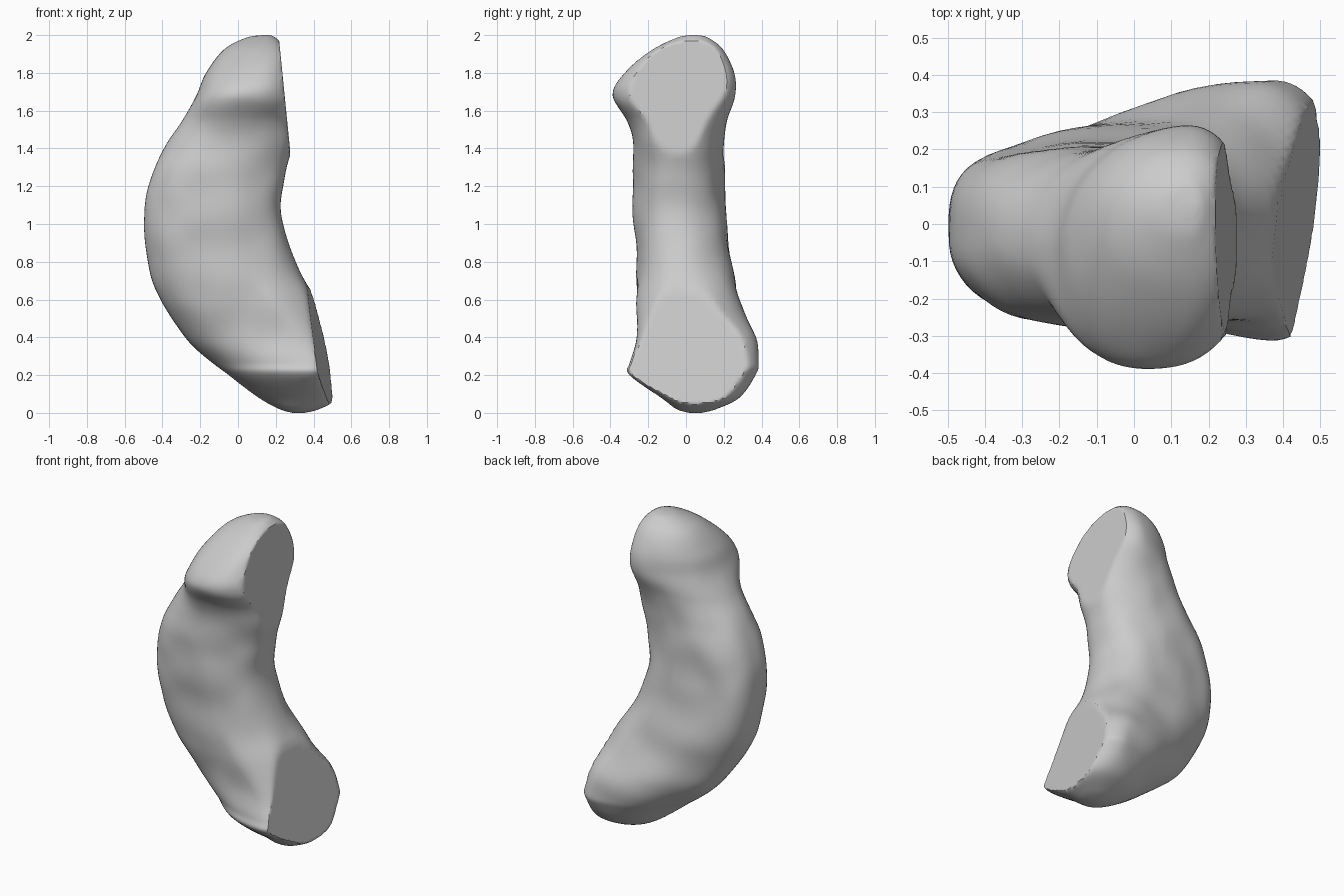
import bpy, bmesh, math
from mathutils import Vector, noise

if "Cube" in bpy.data.objects:
    bpy.data.objects.remove(bpy.data.objects["Cube"])

# Horizontal sections: z, x left, x right, x of widest point, y front, y back,
# roundness of the outer side at the front and at the back
ROWS = [
    (0.00, 0.29, 0.35, 0.32, 0.02, 0.08, 2.0, 2.0),
    (0.02, 0.22, 0.43, 0.33, -0.05, 0.16, 2.0, 2.0),
    (0.08, 0.11, 0.53, 0.35, -0.13, 0.28, 2.0, 1.8),
    (0.20, -0.05, 0.55, 0.36, -0.30, 0.37, 1.9, 1.7),
    (0.27, -0.14, 0.55, 0.36, -0.30, 0.39, 1.9, 1.7),
    (0.40, -0.28, 0.52, 0.30, -0.26, 0.37, 2.2, 1.8),
    (0.58, -0.40, 0.43, 0.14, -0.26, 0.29, 2.3, 2.2),
    (0.80, -0.48, 0.30, 0.00, -0.26, 0.24, 2.3, 3.0),
    (1.05, -0.50, 0.23, -0.07, -0.28, 0.21, 2.3, 3.2),
    (1.25, -0.46, 0.25, -0.07, -0.28, 0.20, 2.3, 3.0),
    (1.42, -0.38, 0.29, -0.02, -0.28, 0.20, 2.2, 2.6),
    (1.55, -0.29, 0.31, 0.05, -0.31, 0.22, 2.2, 2.1),
    (1.68, -0.22, 0.32, 0.12, -0.39, 0.26, 2.2, 1.9),
    (1.80, -0.17, 0.30, 0.14, -0.33, 0.26, 2.2, 1.9),
    (1.92, -0.08, 0.27, 0.14, -0.18, 0.20, 2.2, 2.0),
    (1.985, 0.04, 0.20, 0.14, -0.05, 0.12, 2.0, 2.0),
    (2.00, 0.13, 0.17, 0.15, 0.02, 0.06, 2.0, 2.0),
]
STEPS, SIDES, INNER_ROUND = 6, 72, 2.2


def spline(a, b, c, d, t):
    return tuple(0.5 * (2 * q + (r - p) * t + (2 * p - 5 * q + 4 * r - s) * t * t
                        + (3 * q - p - 3 * r + s) * t ** 3)
                 for p, q, r, s in zip(a, b, c, d))


def cut_limit(y, z):
    """Planes of the two flat cut faces."""
    if z > 1.15:
        return 0.22 + (1.95 - z) * 0.10
    return 0.40 + (0.60 - z) * 0.17 + 0.11 * (y - 0.1)


def section_point(row, angle):
    z, xl, xr, xm, y0, y1, nf, nb = row
    c, s = math.cos(angle), math.sin(angle)
    n = INNER_ROUND if c > 0 else (nf if s < 0 else nb)
    # the front knob near the top sits further out than the back
    if s < 0:
        xm -= 0.07 * max(0, 1 - abs(z - 1.68) / 0.22)
    cx = math.copysign(abs(c) ** (2 / n), c)
    sy = math.copysign(abs(s) ** (2 / n), s)
    x = xm + cx * ((xr - xm) if c > 0 else (xm - xl))
    y = (y0 + y1) / 2 + sy * (y1 - y0) / 2
    # gentle lumps fading out at the ends, then the flat cuts
    fade = min(1, z / 0.3, (2 - z) / 0.3)
    x += 0.008 * fade * noise.noise(Vector((x, y, z)) * 5)
    y += 0.014 * fade * noise.noise(Vector((x + 7, y, z)) * 5)
    return min(x, cut_limit(y, z)), y, z


# Curved body lofted through the sections
rows = []
last = len(ROWS) - 1
for i in range(last):
    pts = [ROWS[min(max(i + k, 0), last)] for k in (-1, 0, 1, 2)]
    rows += [spline(*pts, k / STEPS) for k in range(STEPS)]
rows.append(ROWS[-1])

bm = bmesh.new()
rings = [[bm.verts.new(section_point(r, 2 * math.pi * k / SIDES)) for k in range(SIDES)]
         for r in rows]
for lo, hi in zip(rings, rings[1:]):
    for k in range(SIDES):
        m = (k + 1) % SIDES
        bm.faces.new((lo[k], lo[m], hi[m], hi[k]))
bm.faces.new(rings[0][::-1])
bm.faces.new(rings[-1])
bmesh.ops.recalc_face_normals(bm, faces=bm.faces)

mesh = bpy.data.meshes.new("curved_body")
bm.to_mesh(mesh)
bm.free()
body = bpy.data.objects.new("curved_body", mesh)
bpy.context.collection.objects.link(body)
bpy.context.view_layer.objects.active = body
body.select_set(True)
bpy.ops.object.shade_smooth_by_angle(angle=math.radians(35))
